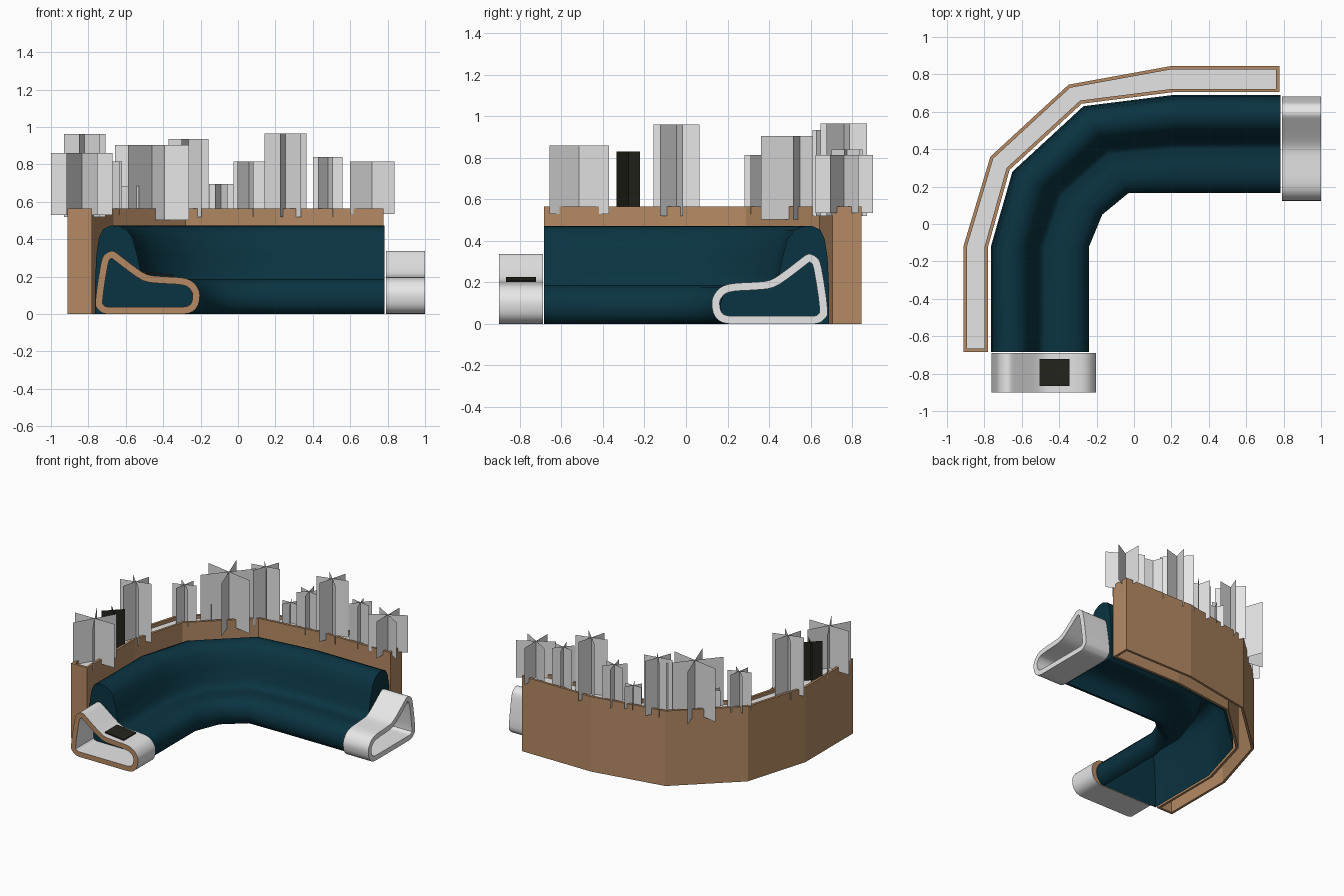
import bpy, bmesh, math
from mathutils import Vector, Matrix

if "Cube" in bpy.data.objects:
    bpy.data.objects.remove(bpy.data.objects["Cube"])


def material(name, rgb):
    m = bpy.data.materials.new(name)
    m.diffuse_color = (*rgb, 1)
    m.use_nodes = True
    m.node_tree.nodes["Principled BSDF"].inputs["Base Color"].default_value = m.diffuse_color
    return m


TEAL = material("teal_fabric", (0.003, 0.034, 0.054))
WOOD = material("warm_wood", (0.46, 0.255, 0.125))
WHITE = material("off_white", (0.82, 0.82, 0.82))
GREY = material("pale_grey", (0.78, 0.78, 0.78))
DARK = material("near_black", (0.018, 0.018, 0.012))


def finish(name, bm, mats, smooth=None, recalc=True):
    if recalc:
        bmesh.ops.recalc_face_normals(bm, faces=bm.faces[:])
    me = bpy.data.meshes.new(name)
    bm.to_mesh(me)
    bm.free()
    ob = bpy.data.objects.new(name, me)
    bpy.context.collection.objects.link(ob)
    for m in mats:
        me.materials.append(m)
    if smooth:
        bpy.context.view_layer.objects.active = ob
        ob.select_set(True)
        bpy.ops.object.shade_smooth_by_angle(angle=math.radians(smooth))
        ob.select_set(False)
    return ob


def catmull(pts, n=3):
    """Closed smooth loop through the points."""
    out, k = [], len(pts)
    for i in range(k):
        a, b, c, d = (Vector(pts[(i + j) % k]) for j in (-1, 0, 1, 2))
        for s in range(n):
            t = s / n
            out.append(0.5 * (2 * b + (c - a) * t + (2 * a - 5 * b + 4 * c - d) * t * t
                              + (3 * b - a - 3 * c + d) * t ** 3))
    return out


def inset_loop(pts, w):
    """Offset a clockwise closed loop inwards by w."""
    out, k = [], len(pts)
    for i in range(k):
        p, a, b = pts[i], pts[i - 1], pts[(i + 1) % k]
        d1, d2 = (p - a).normalized(), (b - p).normalized()
        n1, n2 = Vector((d1.y, -d1.x)), Vector((d2.y, -d2.x))
        m = (n1 + n2).normalized()
        out.append(p + m * (w / max(0.5, m.dot(n1))))
    return out


# sofa: one profile (distance from back, height) swept round the corner, open underneath
profile = [(0.0, 0), (0.0, 0.15), (0.008, 0.32), (0.022, 0.41), (0.045, 0.455), (0.085, 0.473),
           (0.13, 0.47), (0.17, 0.45), (0.20, 0.41), (0.225, 0.32), (0.245, 0.23), (0.265, 0.19),
           (0.29, 0.178), (0.36, 0.188), (0.43, 0.188), (0.48, 0.175), (0.512, 0.14),
           (0.525, 0.09), (0.518, 0.045), (0.49, 0.008), (0.46, 0)]
back = [(-0.765, -0.684), (-0.765, -0.12), (-0.65, 0.28), (-0.27, 0.63), (0.21, 0.69), (0.782, 0.69)]
front = [(-0.24, -0.684), (-0.24, -0.12), (-0.17, 0.05), (-0.03, 0.165), (0.21, 0.165), (0.782, 0.165)]
bm = bmesh.new()
rings = []
for b, f in zip(back, front):
    b, f = Vector(b), Vector(f)
    rings.append([bm.verts.new((*b.lerp(f, u / 0.525), z)) for u, z in profile])
for r, s in zip(rings, rings[1:]):
    for i in range(len(r) - 1):
        bm.faces.new((r[i], r[i + 1], s[i + 1], s[i]))
bm.faces.new(rings[0])
bm.faces.new(rings[-1])
finish("corner_sofa", bm, [TEAL], 40)

# end arms: hollow loops, thick band with an open middle
arm_outer = [(0.003, 0.07), (0.032, 0.27), (0.055, 0.32), (0.095, 0.337), (0.135, 0.312),
             (0.20, 0.262), (0.275, 0.213), (0.35, 0.202), (0.46, 0.195), (0.52, 0.175),
             (0.555, 0.13), (0.56, 0.085), (0.545, 0.035), (0.50, 0.004), (0.40, 0.0),
             (0.16, 0.0), (0.06, 0.001), (0.02, 0.022)]


def arm(name, place, depth, wood_rim=False):
    outer = catmull(arm_outer)
    for p in outer:
        p.y = max(p.y, 0)
    loops = [outer, inset_loop(outer, 0.038)]
    bm = bmesh.new()
    v = [[[bm.verts.new(place(p.x, p.y, d)) for p in lp] for d in depth] for lp in loops]
    k = len(outer)
    for i in range(k):
        j = (i + 1) % k
        for lp in v:
            bm.faces.new((lp[0][i], lp[0][j], lp[1][j], lp[1][i]))
        for e in (0, 1):
            rim = bm.faces.new((v[0][e][i], v[0][e][j], v[1][e][j], v[1][e][i]))
            rim.material_index = int(wood_rim)
    ob = finish(name, bm, [WHITE, WOOD], 40)
    bev = ob.modifiers.new("soft_edges", "BEVEL")
    bev.width = 0.004
    bev.segments = 2
    bev.angle_limit = math.radians(60)
    bev.material = int(wood_rim)


arm("left_arm", lambda u, z, d: (-0.765 + u, d, z), (-0.90, -0.689), True)
arm("right_arm", lambda u, z, d: (d, 0.685 - u, z), (0.79, 1.0))

# small dark tablet lying on the left arm
bm = bmesh.new()
bmesh.ops.create_cube(bm, size=1, matrix=Matrix.Translation((-0.425, -0.794, 0.214))
                      @ Matrix.Rotation(math.radians(6), 4, 'Y')
                      @ Matrix.Diagonal((0.16, 0.145, 0.009, 1)))
finish("tablet", bm, [DARK])

# planter behind the sofa: thin walls open underneath, with a bed just below the rim
outline = [(-0.912, -0.684), (-0.912, -0.12), (-0.768, 0.36), (-0.35, 0.745), (0.20, 0.845), (0.777, 0.845),
           (0.777, 0.705), (0.21, 0.705), (-0.28, 0.643), (-0.665, 0.29), (-0.78, -0.12), (-0.78, -0.684)]
outer = [Vector(p) for p in outline]
inner = inset_loop(outer, 0.018)
bm = bmesh.new()
loops = [[bm.verts.new((*p, z)) for p in lp]
         for lp, z in ((outer, 0), (outer, 0.565), (inner, 0.565), (inner, 0))]
k = len(outer)
for a in range(4):
    p, q = loops[a], loops[(a + 1) % 4]
    for i in range(k):
        j = (i + 1) % k
        bm.faces.new((p[i], p[j], q[j], q[i]))
finish("planter", bm, [WOOD])
bm = bmesh.new()
bm.faces.new([bm.verts.new((*p, 0.54)) for p in reversed(inner)])
finish("planter_bed", bm, [GREY], recalc=False)


# plants: upright cards crossed in a star
def cards(name, x, y, r, z0, z1, turn, mat, count=3):
    bm = bmesh.new()
    for i in range(count):
        a = math.radians(turn + i * 180 / count)
        dx, dy = r * math.cos(a), r * math.sin(a)
        bm.faces.new([bm.verts.new(p) for p in ((x - dx, y - dy, z0), (x + dx, y + dy, z0),
                                                (x + dx, y + dy, z1), (x - dx, y - dy, z1))])
    finish(name, bm, [mat], recalc=False)


plants = [(-0.835, -0.515, 0.165, 0.53, 0.86, 0), (-0.82, -0.045, 0.115, 0.52, 0.962, 15),
          (-0.70, 0.365, 0.085, 0.53, 0.815, 20), (-0.565, 0.48, 0.055, 0.53, 0.685, 10),
          (-0.46, 0.55, 0.20, 0.503, 0.905, -10), (-0.265, 0.71, 0.108, 0.52, 0.935, 10),
          (-0.09, 0.755, 0.066, 0.53, 0.695, 0), (0.06, 0.765, 0.088, 0.52, 0.815, -15),
          (0.255, 0.76, 0.116, 0.52, 0.965, 15), (0.48, 0.775, 0.08, 0.52, 0.84, -10),
          (0.717, 0.762, 0.138, 0.535, 0.815, 30)]
for i, p in enumerate(plants):
    cards(f"plant_{i + 1}", *p, GREY)
cards("dark_plant", -0.845, -0.278, 0.081, 0.535, 0.83, 45, DARK, 2)
